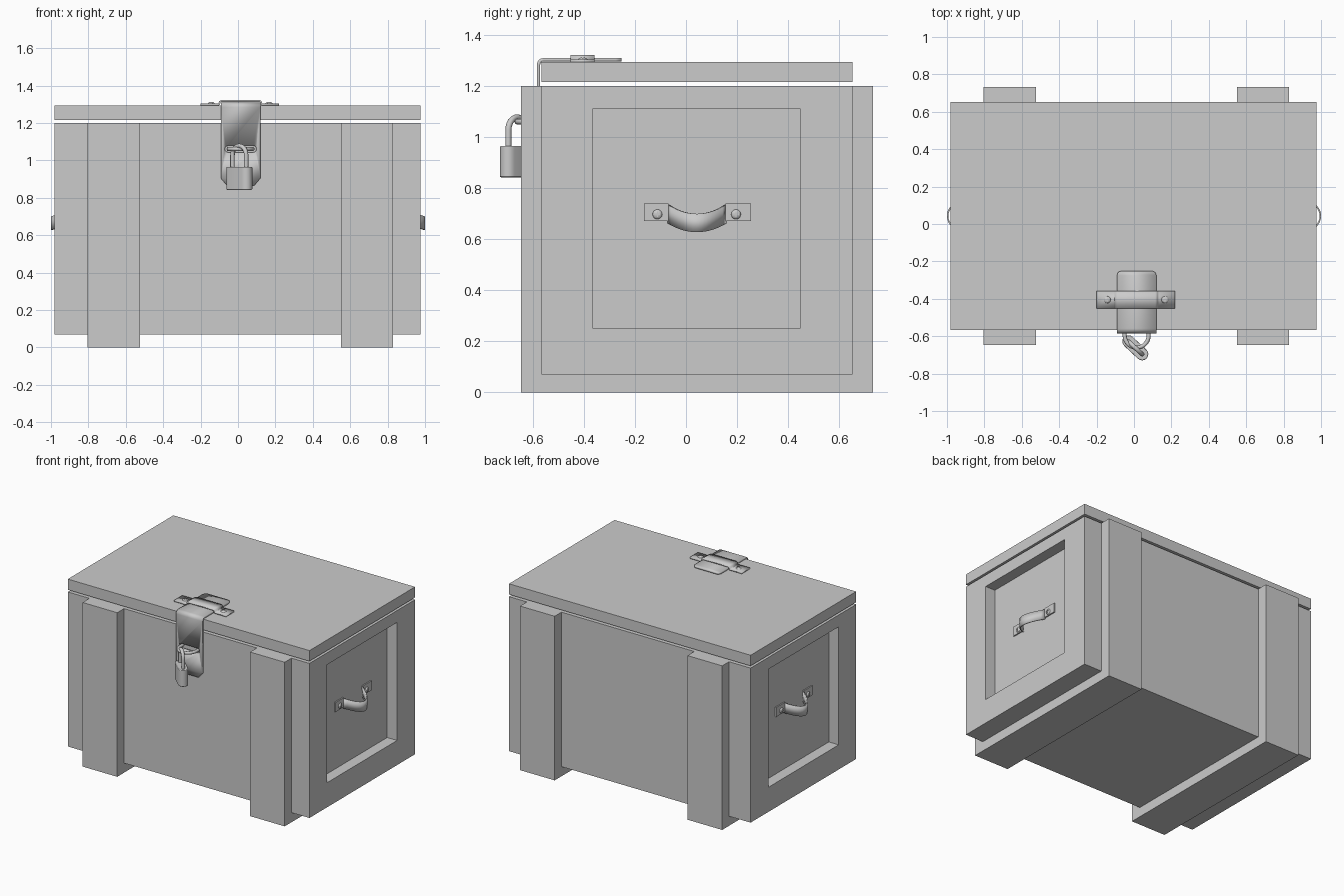
import bpy, bmesh
from math import sin, cos, pi, radians
from mathutils import Matrix, Vector

if "Cube" in bpy.data.objects:
    bpy.data.objects.remove(bpy.data.objects["Cube"])


def make(name, bm, smooth=False):
    bmesh.ops.recalc_face_normals(bm, faces=bm.faces[:])
    me = bpy.data.meshes.new(name)
    bm.to_mesh(me)
    bm.free()
    ob = bpy.data.objects.new(name, me)
    bpy.context.collection.objects.link(ob)
    if smooth:
        activate(ob)
        bpy.ops.object.shade_smooth_by_angle(angle=radians(35))
    return ob


def activate(ob):
    bpy.ops.object.select_all(action='DESELECT')
    ob.select_set(True)
    bpy.context.view_layer.objects.active = ob


def box(name, x, y, z):
    bm = bmesh.new()
    bmesh.ops.create_cube(bm, size=1)
    for v in bm.verts:
        v.co = [(a[0] + a[1]) / 2 + c * (a[1] - a[0]) for a, c in zip((x, y, z), v.co)]
    return make(name, bm)


def cut(ob, cutter):
    cutter.hide_render = True
    m = ob.modifiers.new("cut", 'BOOLEAN')
    m.operation = 'DIFFERENCE'
    m.solver = 'EXACT'
    m.object = cutter
    activate(ob)
    bpy.ops.object.modifier_apply(modifier=m.name)
    bpy.data.objects.remove(cutter)


def sheet(name, rows, thick):
    """Bent sheet metal: rows of (edge point, opposite edge point)."""
    bm = bmesh.new()
    vs = [[bm.verts.new(p) for p in r] for r in rows]
    for a, b in zip(vs, vs[1:]):
        bm.faces.new((a[0], a[1], b[1], b[0]))
    ob = make(name, bm, True)
    m = ob.modifiers.new("thickness", 'SOLIDIFY')
    m.thickness = thick
    m.offset = 0
    activate(ob)
    bpy.ops.object.modifier_apply(modifier=m.name)
    return ob


def prism(name, outline, vec, smooth=True):
    bm = bmesh.new()
    f = bm.faces.new([bm.verts.new(p) for p in outline])
    ext = bmesh.ops.extrude_face_region(bm, geom=[f])['geom']
    # keep the starting cap so the solid is closed
    bmesh.ops.translate(bm, vec=vec, verts=[g for g in ext if isinstance(g, bmesh.types.BMVert)])
    return make(name, bm, smooth)


def tube(name, pts, r):
    cu = bpy.data.curves.new(name, 'CURVE')
    cu.dimensions = '3D'
    cu.bevel_depth = r
    cu.bevel_resolution = 3
    cu.use_fill_caps = True
    sp = cu.splines.new('POLY')
    sp.points.add(len(pts) - 1)
    for p, c in zip(sp.points, pts):
        p.co = (*c, 1)
    sp.use_smooth = True
    ob = bpy.data.objects.new(name, cu)
    bpy.context.collection.objects.link(ob)


def stadium(a, r, n=8):
    return [((a if k < n + 1 else -a) + r * cos(t), r * sin(t))
            for k in range(2 * n + 2)
            for t in [-pi / 2 + pi * (k if k <= n else k - 1) / n]]


def screw(name, loc, axis):
    """Domed cross-head screw."""
    bm = bmesh.new()
    bmesh.ops.create_uvsphere(bm, u_segments=20, v_segments=10, radius=1)
    for v in bm.verts:
        v.co = (v.co.x * .019, v.co.y * .019, v.co.z * .01)
    ob = make(name, bm, True)
    for w, h in ((.011, .0025), (.0025, .011)):
        cut(ob, box("slot_cutter", (-w, w), (-h, h), (.006, .02)))
    ob.data.transform(Matrix.Translation(loc) @ Vector(axis).to_track_quat('Z', 'Y').to_matrix().to_4x4())


# Chest body with recessed ends, and the lid above it
Y = (-.567, .653)
body = box("chest_body", (-.98, .975), Y, (.07, 1.2))
for x in ((.895, 1.1), (-1.1, -.9)):
    cut(body, box("recess_cutter", x, (-.365, .446), (.25, 1.113)))
box("lid", (-.98, .975), Y, (1.216, 1.294))

# Runners that wrap front, underside and back
for name, x0, x1 in (("left_runner", -.805, -.525), ("right_runner", .55, .83)):
    outline = [(-.646, 1.2), (-.646, 0), (.732, 0), (.732, 1.2), (Y[1], 1.2),
               (Y[1], .07), (Y[0], .07), (Y[0], 1.2)]
    prism(name, [(x0, y, z) for y, z in outline], (x1 - x0, 0, 0), False)

# End handles: drooping strap between two screwed plates
for side, s in (("right", 1), ("left", -1)):
    rows = []
    for i in range(17):
        t = -1 + i / 8
        q = 1 - t * t
        x, y, zc = s * (.897 + .1 * q), .043 + .112 * t, .699 - .035 * q
        rows.append(((x, y, zc - .036), (x, y, zc + .036)))
    sheet(side + "_handle_strap", rows, .008)
    base = .895 if s > 0 else .9
    for k, y0, y1, ys in ((1, -.165, -.068, -.112), (2, .154, .255, .196)):
        box(f"{side}_handle_plate_{k}", sorted((s * (base - .002), s * (base + .009))),
            (y0, y1), (.672, .741))
        screw(f"{side}_handle_screw_{k}", (s * (base + .009), ys, .698), (s, 0, 0))

# Hasp: sheet bent over the lid edge, with a slot for the staple
cx = .014
stations = [(.085, -.252, 1.304), (.099, -.257, 1.304), (.106, -.275, 1.304), (.106, -.558, 1.304)]
stations += [(.106, -.558 - .02 * sin(a), 1.284 + .02 * cos(a)) for a in (pi / 8, pi / 4, 3 * pi / 8, pi / 2)]
stations += [(.106, -.578, .905), (.074, -.578, .867)]
hasp = sheet("hasp", [((cx - w, y, z), (cx + w, y, z)) for w, y, z in stations], .013)
cut(hasp, prism("slot_cutter", [(cx + u, -.6, 1.061 + v) for u, v in stadium(.066, .018)], (0, .03, 0)))

# Keeper strap over the hasp
keep = [(-.2, 1.299), (-.104, 1.299), (-.1, 1.302), (-.097, 1.314), (-.088, 1.318),
        (.113, 1.318), (.122, 1.314), (.125, 1.302), (.129, 1.299), (.22, 1.299)]
sheet("hasp_keeper", [((x, -.452, z), (x, -.358, z)) for x, z in keep], .01)
for k, x in ((1, -.143), (2, .166)):
    screw(f"keeper_screw_{k}", (x, -.405, 1.303), (0, 0, 1))

# Staple through the slot
arc = [pi * i / 14 for i in range(15)]
tube("staple", [(cx - .064, -.56, 1.061)] +
     [(cx - .064 * cos(a), -.597 - .064 * sin(a), 1.061) for a in arc] +
     [(cx + .064, -.56, 1.061)], .011)

# Padlock body and shackle, turned about the vertical
ang = radians(-43)
px, py = .007, -.662
turn = lambda u, v, z: (px + u * cos(ang) - v * sin(ang), py + u * sin(ang) + v * cos(ang), z)
lock = prism("padlock_body", [turn(u, v, .843) for u, v in stadium(.05, .033)], (0, 0, .123))
m = lock.modifiers.new("soft_edges", 'BEVEL')
m.width = .004
m.segments = 2
m.limit_method = 'ANGLE'
m.angle_limit = radians(50)
tube("padlock_shackle", [turn(-.05, 0, .95)] +
     [turn(-.05 * cos(a), 0, 1.028 + .05 * sin(a)) for a in arc] +
     [turn(.05, 0, .95)], .012)
